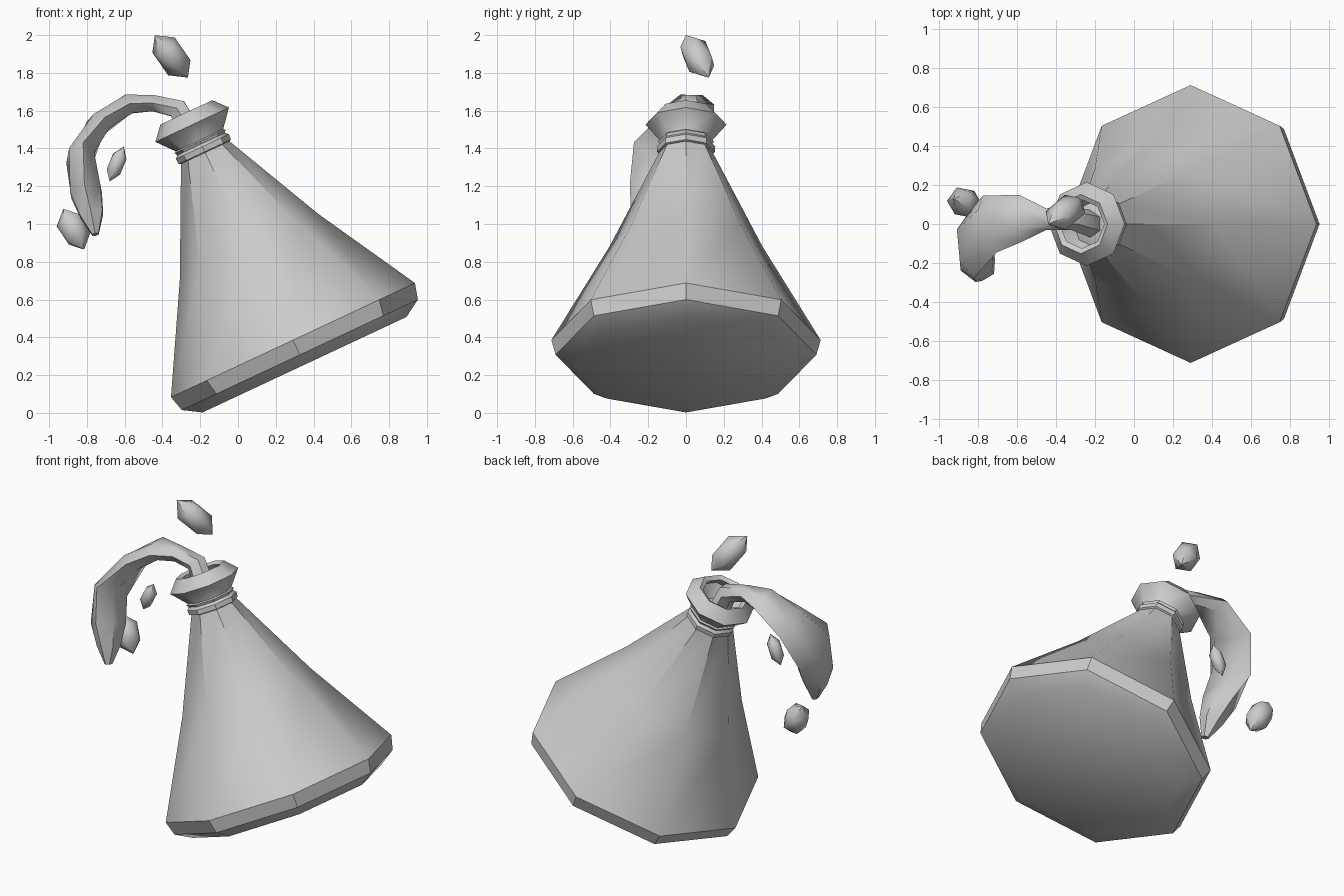
import bpy, bmesh, math
from mathutils import Vector

if "Cube" in bpy.data.objects:
    bpy.data.objects.remove(bpy.data.objects["Cube"])

BASE = Vector((0.352, 0, 0.255))          # centre of the flask's underside
AXIS = Vector((-0.424, 0, 0.906)).normalized()
SIDE = Vector((AXIS.z, 0, -AXIS.x))
Y = Vector((0, 1, 0))


def finish(name, bm, angle):
    bmesh.ops.recalc_face_normals(bm, faces=bm.faces)
    me = bpy.data.meshes.new(name)
    bm.to_mesh(me)
    bm.free()
    ob = bpy.data.objects.new(name, me)
    bpy.context.collection.objects.link(ob)
    bpy.ops.object.select_all(action='DESELECT')
    ob.select_set(True)
    bpy.context.view_layer.objects.active = ob
    bpy.ops.object.shade_smooth_by_angle(angle=math.radians(angle))
    return ob


def skin(name, sections, sides, angle):
    """Skin elliptical rings (centre, axis_a, axis_b), capping both ends."""
    bm = bmesh.new()
    rings = []
    for c, a, b in sections:
        rings.append([bm.verts.new(c + a * math.cos(t) + b * math.sin(t))
                      for t in (2 * math.pi * i / sides for i in range(sides))])
    for r, s in zip(rings, rings[1:]):
        for i in range(sides):
            j = (i + 1) % sides
            bm.faces.new((r[i], r[j], s[j], s[i]))
    bm.faces.new(rings[0])
    bm.faces.new(rings[-1])
    return finish(name, bm, angle)


def lathe(name, profile, angle):
    return skin(name, [(BASE + AXIS * t, SIDE * r, Y * r) for r, t in profile], 8, angle)


# Flask: base chamfer, cone, flared lip and hollow mouth
lathe("flask", [(0.596, 0), (0.69, 0.058), (0.713, 0.144), (0.405, 0.691),
                (0.137, 1.25), (0.137, 1.31), (0.215, 1.403), (0.152, 1.475),
                (0.125, 1.46), (0.165, 1.40), (0.105, 1.30)], 40.5)

# Collar around the neck
lathe("neck_collar", [(0.13, 1.235), (0.153, 1.245), (0.155, 1.275),
                      (0.140, 1.29), (0.148, 1.305), (0.13, 1.318)], 40)

# Liquid pouring out of the mouth: x, y, z, half width, half thickness
path = [(-0.22, 0.00, 1.43, 0.07, 0.065),
        (-0.32, 0.03, 1.61, 0.06, 0.060),
        (-0.45, 0.025, 1.64, 0.055, 0.050),
        (-0.58, 0.03, 1.635, 0.12, 0.060),
        (-0.74, 0.00, 1.525, 0.155, 0.065),
        (-0.835, -0.11, 1.35, 0.185, 0.078),
        (-0.805, -0.18, 1.17, 0.125, 0.095),
        (-0.775, -0.22, 1.05, 0.075, 0.070),
        (-0.755, -0.25, 0.945, 0.03, 0.020)]
pts = [Vector(p[:3]) for p in path]
sections = []
for i, p in enumerate(path):
    tan = (pts[min(i + 1, len(pts) - 1)] - pts[max(i - 1, 0)]).normalized()
    wide = (Y - tan * tan.dot(Y)).normalized()
    sections.append((pts[i], wide * p[3], tan.cross(wide) * p[4]))
skin("liquid_stream", sections, 6, 50)


# Loose droplets, long axis between two ends
def droplet(name, start, end, radius):
    a, b = Vector(start), Vector(end)
    bm = bmesh.new()
    bmesh.ops.create_icosphere(bm, subdivisions=1, radius=1)
    rot = (b - a).to_track_quat('Z', 'Y')
    for v in bm.verts:
        local = Vector((v.co.x * radius, v.co.y * radius, v.co.z * (b - a).length / 2))
        v.co = (a + b) / 2 + rot @ local
    finish(name, bm, 45)


droplet("droplet_top", (-0.44, 0.0, 2.0), (-0.265, 0.12, 1.775), 0.085)
droplet("droplet_inner", (-0.605, 0.0, 1.41), (-0.68, 0.0, 1.225), 0.045)
droplet("droplet_low", (-0.925, 0.13, 1.08), (-0.815, 0.09, 0.865), 0.082)
